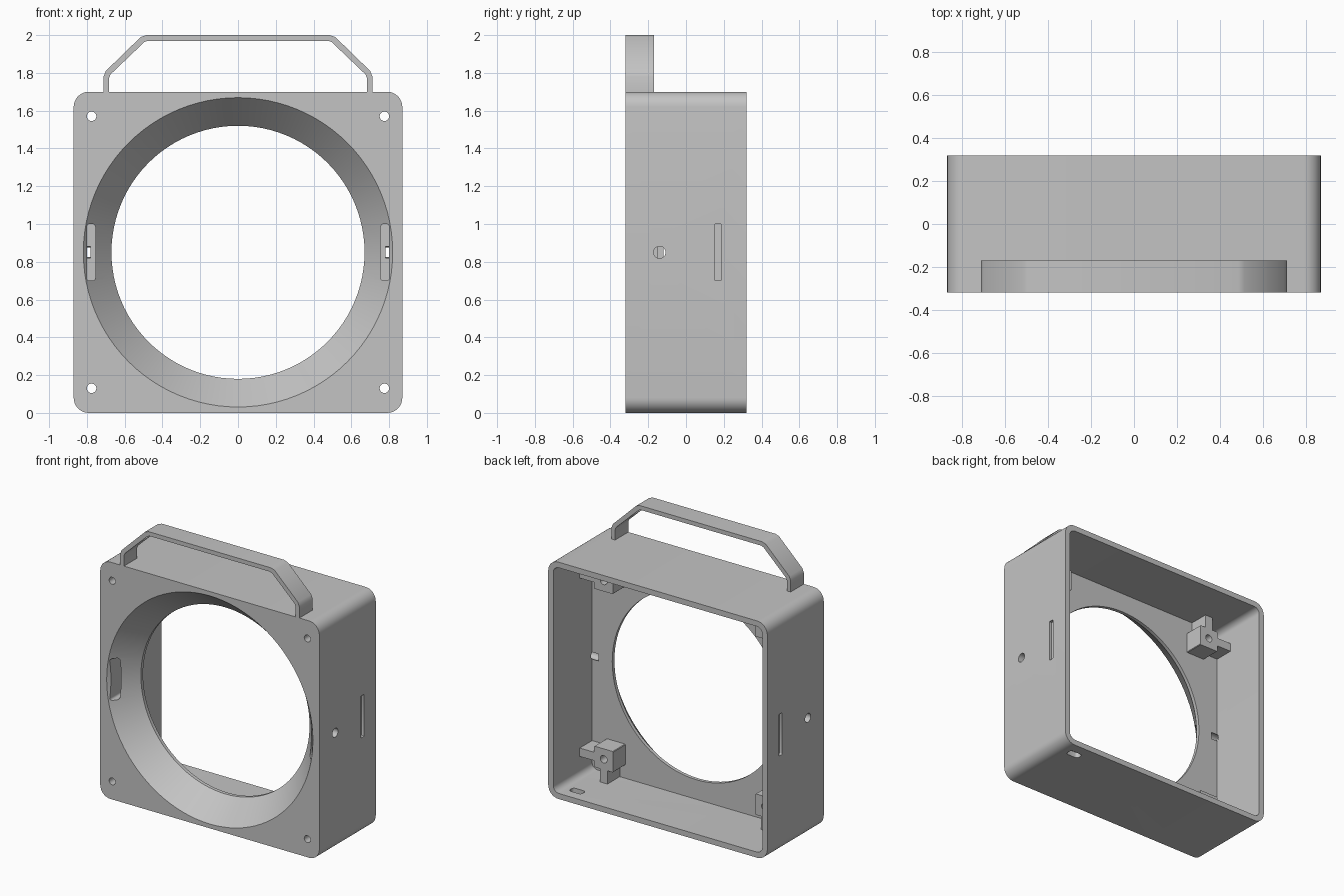
import bpy, bmesh, math
from mathutils import Matrix, Vector

cube = bpy.data.objects.get("Cube")
if cube:
    bpy.data.objects.remove(cube, do_unlink=True)

GREY = (0.55, 0.55, 0.55, 1)
mat = bpy.data.materials.new("plain grey")
mat.use_nodes = True
mat.diffuse_color = GREY
mat.node_tree.nodes["Principled BSDF"].inputs["Base Color"].default_value = GREY

MID = 0.85                                   # height of the opening's centre
TURN = {"y": Matrix.Rotation(math.radians(90), 3, "X"),
        "x": Matrix.Rotation(math.radians(90), 3, "Z") @ Matrix.Rotation(math.radians(90), 3, "X"),
        "z": Matrix.Identity(3)}


def finish(name, bm):
    bmesh.ops.recalc_face_normals(bm, faces=bm.faces)
    mesh = bpy.data.meshes.new(name)
    bm.to_mesh(mesh)
    bm.free()
    mesh.materials.append(mat)
    obj = bpy.data.objects.new(name, mesh)
    bpy.context.collection.objects.link(obj)
    return obj


def prism(name, points, axis, start, end):
    """Extrude a flat outline along an axis from start to end."""
    bm = bmesh.new()
    i = "xyz".index(axis)
    face = bm.faces.new([bm.verts.new(TURN[axis] @ Vector((u, v, 0))) for u, v in points])
    for v in bm.verts:
        v.co[i] = start
    step = Vector((0, 0, 0))
    step[i] = end - start
    out = bmesh.ops.extrude_face_region(bm, geom=[face])
    bmesh.ops.translate(bm, vec=step, verts=[g for g in out["geom"] if isinstance(g, bmesh.types.BMVert)])
    return finish(name, bm)


def rounded(u, v, w, h, r, steps=8):
    """Rounded rectangle centred on u, v."""
    pts = []
    for q, (su, sv) in enumerate([(1, 1), (-1, 1), (-1, -1), (1, -1)]):
        for k in range(steps + 1):
            a = (q + k / steps) * math.pi / 2
            pts.append((u + su * (w / 2 - r) + r * math.cos(a), v + sv * (h / 2 - r) + r * math.sin(a)))
    return pts


def circle(u, v, r, n=24):
    return [(u + r * math.cos(2 * math.pi * k / n), v + r * math.sin(2 * math.pi * k / n)) for k in range(n)]


def lathe(name, profile, n=96):
    """Closed body of revolution about the y axis, from (radius, y) pairs."""
    bm = bmesh.new()
    rings = [[bm.verts.new((x, y, MID + z)) for x, z in circle(0, 0, r, n)] for r, y in profile]
    for a, b in zip(rings, rings[1:]):
        for k in range(n):
            bm.faces.new((a[k], a[(k + 1) % n], b[(k + 1) % n], b[k]))
    bm.faces.new(rings[0])
    bm.faces.new(rings[-1])
    return finish(name, bm)


def combine(body, tools, operation):
    for tool in tools:
        tool.hide_render = True
        mod = body.modifiers.new("shape", "BOOLEAN")
        mod.operation, mod.object, mod.solver = operation, tool, "EXACT"
    graph = bpy.context.evaluated_depsgraph_get()
    mesh = bpy.data.meshes.new_from_object(body.evaluated_get(graph))
    body.modifiers.clear()
    body.data = mesh
    for tool in tools:
        bpy.data.objects.remove(tool, do_unlink=True)


# Housing: rounded box, hollow behind the front block
FRONT, BACK, FLOOR = -0.32, 0.32, -0.12
housing = prism("housing", rounded(0, MID, 1.74, 1.70, 0.08), "y", FRONT, BACK)
cutters = [prism("cavity", rounded(0, MID, 1.66, 1.62, 0.045), "y", FLOOR, BACK + 0.1)]

# Funnel through the front, ending in a short straight land
cutters.append(lathe("funnel", [(0.8275, FRONT - 0.01), (0.67, -0.145), (0.67, 0)]))

# Sides: front screw holes, funnel pockets, blind side holes and side slots
for s in (-1, 1):
    for t in (-1, 1):
        cutters.append(prism("screw_hole", circle(s * 0.775, MID + t * 0.72, 0.025), "y", -0.5, 0))
    cutters.append(prism("funnel_pocket", rounded(s * 0.778, MID, 0.045, 0.30, 0.015, 4), "y", -0.5, -0.15))
    cutters.append(prism("side_hole", circle(-0.14, MID, 0.032), "x", s * 0.78, s))
    cutters.append(prism("side_slot", rounded(0.17, MID, 0.036, 0.30, 0.006, 3), "x", s * 0.85, s))

# Cable opening in the bottom wall
cutters.append(prism("cable_opening", rounded(0.71, 0.22, 0.10, 0.055, 0.02, 4), "z", -0.1, 0.1))
combine(housing, cutters, "DIFFERENCE")

# Corner posts with a rib to each neighbouring wall
for s, side in ((-1, "right"), (1, "left")):
    for t, level in ((-1, "lower"), (1, "upper")):
        x, z, back = s * 0.64, MID + t * 0.64, 0.02
        start = FLOOR - 0.01
        post = prism(f"{level}_{side}_post", rounded(x, z, 0.15, 0.15, 0.004, 1), "y", start, back)
        rib_x = prism("rib", rounded(s * 0.74, z, 0.20, 0.06, 0.002, 1), "y", start, back)
        rib_z = prism("rib", rounded(x, MID + t * 0.725, 0.06, 0.19, 0.002, 1), "y", start, back)
        combine(post, [rib_x, rib_z], "UNION")
        combine(post, [prism("bore", circle(x, z, 0.027), "y", -0.08, 0.1)], "DIFFERENCE")

# Handle: a flat strip following a path with softened bends
path = [(0.712, 1.69), (0.712, 1.78), (0.70, 1.81), (0.515, 1.99), (0.485, 2.0)]
inner = [(0.682, 1.69), (0.682, 1.775), (0.674, 1.793), (0.496, 1.963), (0.478, 1.97)]
outline = path + [(-x, z) for x, z in reversed(path)]
outline += [(-x, z) for x, z in inner] + list(reversed(inner))
prism("handle", outline, "y", FRONT, -0.17)

# Smooth the curved surfaces, keep real edges sharp
bpy.ops.object.select_all(action="DESELECT")
for obj in bpy.context.collection.objects:
    if obj.type == "MESH" and mat.name in obj.data.materials:
        obj.select_set(True)
        bpy.context.view_layer.objects.active = obj
bpy.ops.object.shade_smooth_by_angle(angle=math.radians(30))
